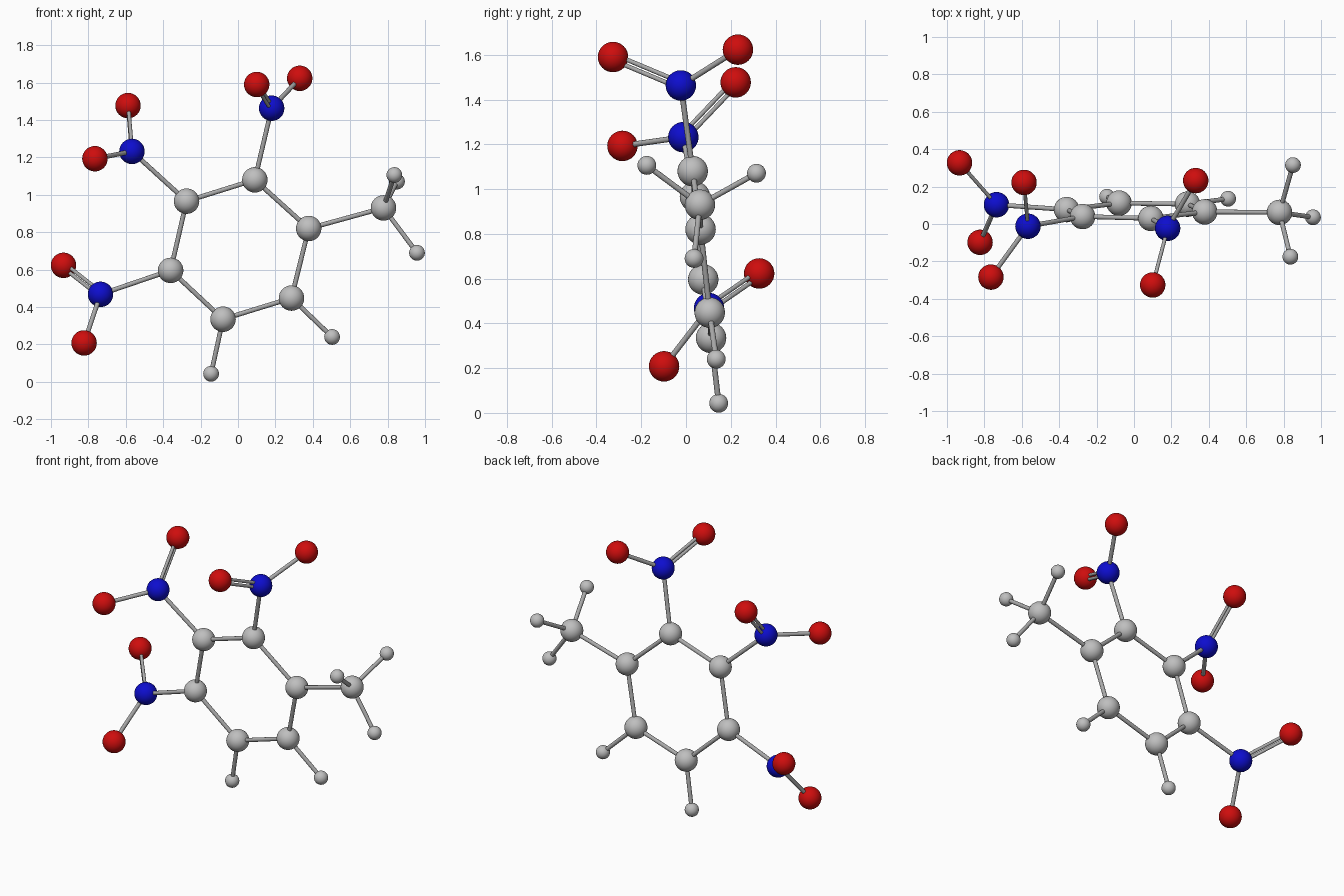
import bpy
from mathutils import Vector

cube = bpy.data.objects.get("Cube")
if cube:
    bpy.data.objects.remove(cube, do_unlink=True)


def material(name, rgb):
    m = bpy.data.materials.new(name)
    m.use_nodes = True
    m.diffuse_color = (*rgb, 1)
    m.node_tree.nodes["Principled BSDF"].inputs["Base Color"].default_value = (*rgb, 1)
    return m


GREY = material("light grey", (0.52, 0.52, 0.52))
BLUE = material("blue", (0.004, 0.004, 0.62))
RED = material("red", (0.62, 0.004, 0.004))
ROD = material("rod grey", (0.40, 0.40, 0.40))


def finish(name, mat):
    ob = bpy.context.object
    ob.name = name
    ob.data.materials.append(mat)
    bpy.ops.object.shade_smooth_by_angle()
    return ob


def ball(name, pos, radius, mat):
    bpy.ops.mesh.primitive_uv_sphere_add(segments=32, ring_count=16, radius=radius, location=pos)
    finish(name, mat)
    return Vector(pos)


def rod(name, a, b, radius=0.0125):
    d = b - a
    bpy.ops.mesh.primitive_cylinder_add(vertices=16, radius=radius, depth=d.length,
                                        location=(a + b) / 2)
    ob = finish(name, ROD)
    ob.rotation_euler = d.to_track_quat('Z', 'Y').to_euler()


def double_rod(name, a, b):
    # Two thin rods side by side, spread as near to vertical as possible
    d = (b - a).normalized()
    up = Vector((0, 0, 1))
    offset = (up - d * up.dot(d)).normalized() * 0.013
    rod(name + "_upper", a + offset, b + offset, 0.010)
    rod(name + "_lower", a - offset, b - offset, 0.010)


BIG, SMALL = 0.068, 0.042

# Six-ball ring
ring = [ball(f"ring_ball_{i}", p, BIG, GREY) for i, p in enumerate([
    (0.09, 0.03, 1.08), (-0.275, 0.04, 0.966), (-0.36, 0.077, 0.596),
    (-0.08, 0.112, 0.335), (0.286, 0.106, 0.448), (0.378, 0.065, 0.82)])]
for i in range(6):
    rod(f"ring_rod_{i}", ring[i], ring[(i + 1) % 6])

# Blue branches: blue ball, red ball on a double rod, red ball on a single rod
branches = [
    ("top", 0, (0.18, -0.023, 1.463), (0.10, -0.326, 1.59), (0.33, 0.232, 1.623)),
    ("upper_right", 1, (-0.567, -0.012, 1.232), (-0.588, 0.222, 1.477), (-0.765, -0.284, 1.193)),
    ("lower_right", 2, (-0.735, 0.103, 0.468), (-0.933, 0.327, 0.623), (-0.823, -0.098, 0.208)),
]
for name, i, hub, first, second in branches:
    n = ball(name + "_blue_ball", hub, BIG, BLUE)
    rod(name + "_branch_rod", ring[i], n)
    double_rod(name + "_double_rod", n, ball(name + "_red_ball_a", first, BIG, RED))
    rod(name + "_single_rod", n, ball(name + "_red_ball_b", second, BIG, RED))

# Small balls on the ring
for i, p in ((3, (-0.144, 0.146, 0.043)), (4, (0.503, 0.135, 0.24))):
    rod(f"small_rod_{i}", ring[i], ball(f"small_ball_{i}", p, SMALL, GREY))

# Left branch with three small balls
hub = ball("left_hub_ball", (0.778, 0.062, 0.93), BIG, GREY)
rod("left_branch_rod", ring[5], hub)
for i, p in enumerate([(0.836, -0.175, 1.106), (0.85, 0.315, 1.071), (0.957, 0.036, 0.69)]):
    rod(f"left_tip_rod_{i}", hub, ball(f"left_tip_ball_{i}", p, SMALL, GREY))
